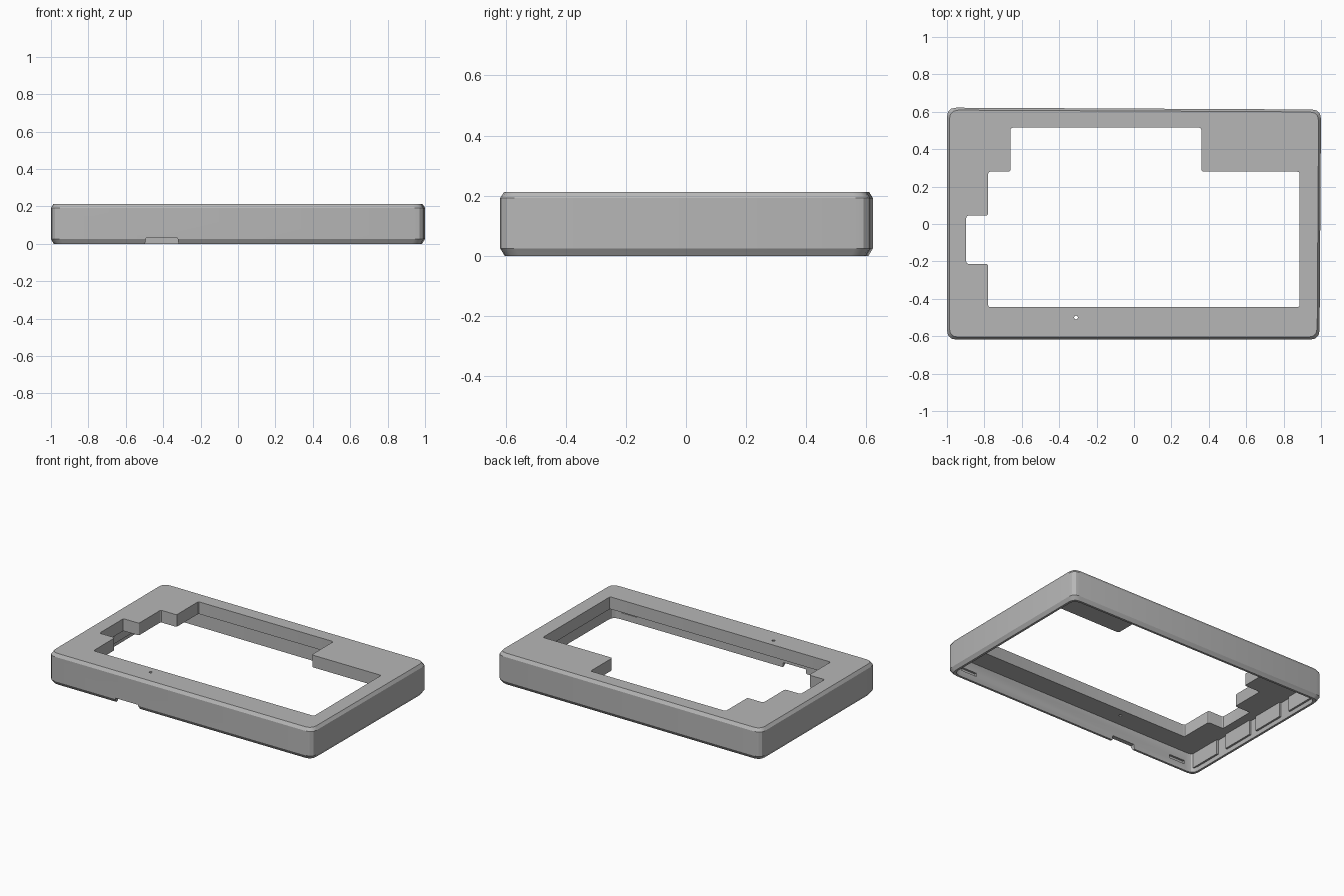
import bpy, bmesh
from math import radians
from mathutils import Vector

scene_cube = bpy.data.objects.get("Cube")
if scene_cube:
    bpy.data.objects.remove(scene_cube, do_unlink=True)

HEIGHT, CEILING, WALL = 0.213, 0.13, 0.03
HALF_Y = 0.62

grey = bpy.data.materials.new("plain grey")
grey.use_nodes = True
grey.diffuse_color = (0.47, 0.47, 0.47, 1)
grey.node_tree.nodes["Principled BSDF"].inputs["Base Color"].default_value = grey.diffuse_color


def rounded(points, radius, steps=3):
    """Round every corner of a closed outline."""
    pts = [Vector(p) for p in points]
    out = []
    for i, p in enumerate(pts):
        a = p + (pts[i - 1] - p).normalized() * radius
        b = p + (pts[(i + 1) % len(pts)] - p).normalized() * radius
        for k in range(steps + 1):
            t = k / steps
            out.append(a * (1 - t) ** 2 + p * 2 * t * (1 - t) + b * t * t)
    return out


def inset(outline, d):
    return [Vector((p.x * (1 - d), p.y * (1 - d / HALF_Y))) for p in outline]


def loft(name, levels):
    """Solid through a stack of (outline, z) levels."""
    bm = bmesh.new()
    rings = [[bm.verts.new((p.x, p.y, z)) for p in line] for line, z in levels]
    for low, high in zip(rings, rings[1:]):
        for i in range(len(low)):
            j = (i + 1) % len(low)
            bm.faces.new((low[i], low[j], high[j], high[i]))
    bm.faces.new(rings[0][::-1])
    bm.faces.new(rings[-1])
    bmesh.ops.recalc_face_normals(bm, faces=bm.faces)
    mesh = bpy.data.meshes.new(name)
    bm.to_mesh(mesh)
    bm.free()
    mesh.materials.append(grey)
    obj = bpy.data.objects.new(name, mesh)
    bpy.context.collection.objects.link(obj)
    return obj


def box(name, x0, x1, y0, y1, z0, z1):
    line = [Vector(p) for p in ((x0, y0), (x1, y0), (x1, y1), (x0, y1))]
    return loft(name, [(line, z0), (line, z1)])


# Outer case with softened corners and chamfered rims
corners = [(-1, -0.618), (0.992, -0.618), (1, 0.612), (-1, 0.622)]
outline = rounded(corners, 0.05)
case = loft("case", [(inset(outline, 0.015), 0), (outline, 0.025),
                     (outline, 0.192), (inset(outline, 0.013), HEIGHT)])

# Hollow underside
cavity_line = inset(outline, WALL)
cutters = [loft("cavity_cutter", [(cavity_line, -0.1), (cavity_line, CEILING)])]

# Stepped window through the top plate
window = rounded([(0.885, -0.445), (0.885, 0.28), (0.36, 0.28), (0.36, 0.515),
                  (-0.66, 0.515), (-0.66, 0.28), (-0.78, 0.28), (-0.78, 0.045),
                  (-0.897, 0.045), (-0.897, -0.213), (-0.78, -0.213), (-0.78, -0.445)], 0.013)
cutters.append(loft("window_cutter", [(window, 0.1), (window, 0.4)]))

# Pin hole in the front strip
pin = [Vector((-0.31, -0.5)) + p for p in
       rounded([(-0.01, -0.01), (0.01, -0.01), (0.01, 0.01), (-0.01, 0.01)], 0.0099)]
cutters.append(loft("pin_hole_cutter", [(pin, 0.1), (pin, 0.4)]))

# Notch with sloped shoulders in the lower front edge
notch = box("notch_cutter", -0.505, -0.31, -0.7, -0.57, -0.05, 0.032)
for v in notch.data.vertices:
    if v.co.z > 0:
        v.co.x += 0.013 if v.co.x < -0.4 else -0.013
cutters.append(notch)

# Catch slots inside the front wall
for side in (-1, 1):
    cutters.append(box("slot_cutter", side * 0.84 - 0.06, side * 0.84 + 0.06,
                       -0.602, -0.57, 0.045, 0.068))

for cutter in cutters:
    cutter.hide_render = True
    cutter.hide_set(True)
    mod = case.modifiers.new(cutter.name, "BOOLEAN")
    mod.operation = "DIFFERENCE"
    mod.solver = "EXACT"
    mod.object = cutter

# Apply the cuts and drop the cutters
bpy.context.view_layer.objects.active = case
case.select_set(True)
for mod in list(case.modifiers):
    bpy.ops.object.modifier_apply(modifier=mod.name)
for cutter in cutters:
    bpy.data.objects.remove(cutter, do_unlink=True)
bpy.ops.object.shade_smooth_by_angle(angle=radians(28))

# Row of raised pads inside the left-hand short wall
for n, y in enumerate((-0.46, -0.145, 0.145, 0.46)):
    box(f"wall_pad_{n + 1}", -0.975, -0.957, y - 0.115, y + 0.115, 0.03, CEILING + 0.005)
